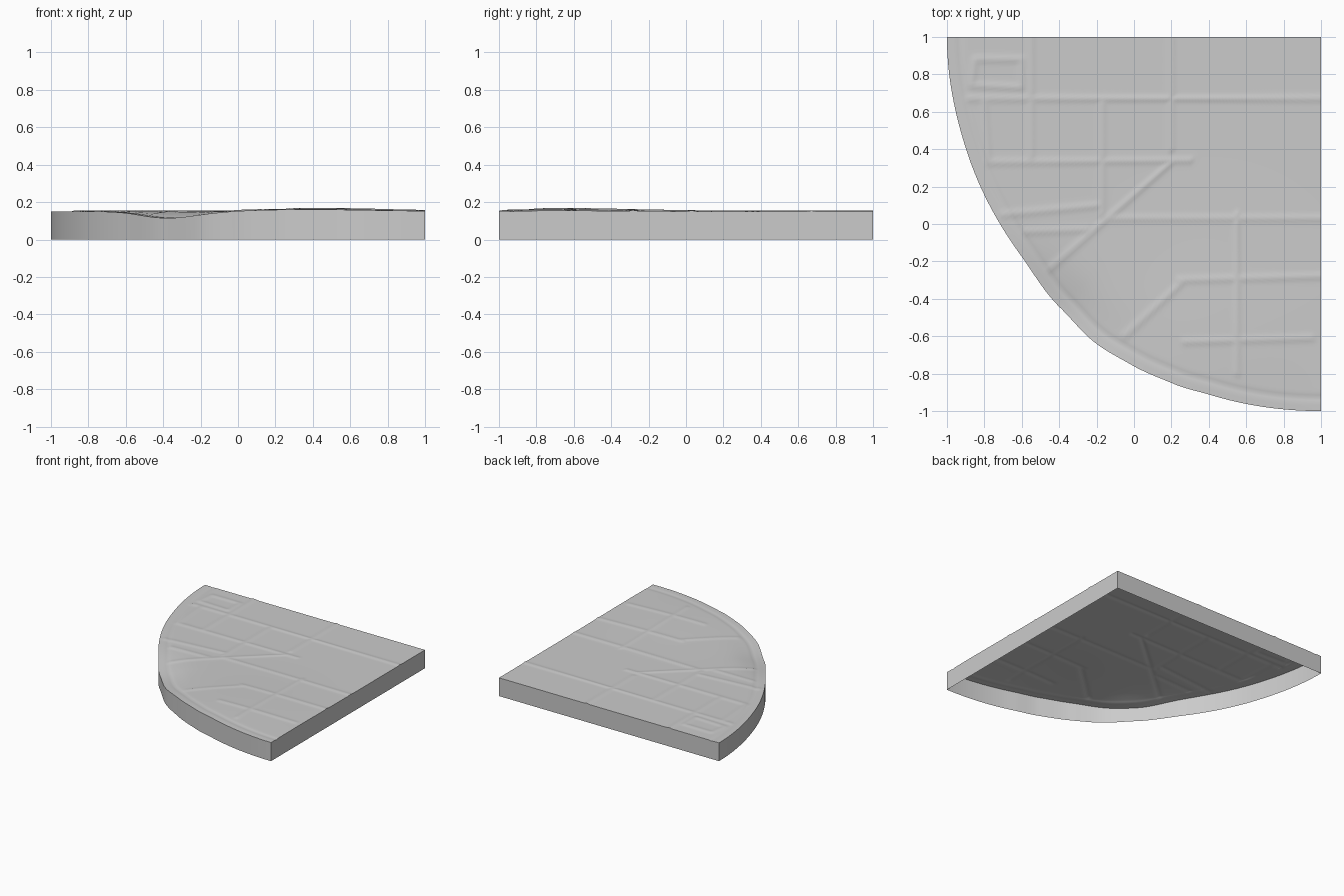
import bpy
import bmesh
import math
from mathutils import Vector

cube = bpy.data.objects.get("Cube")
if cube:
    bpy.data.objects.remove(cube, do_unlink=True)

RINGS, SPOKES = 140, 180
CORNER = Vector((1, 1))
THICKNESS = 0.15

# Slightly uneven radius of the curved edge: (degrees, radius)
EDGE = [(0, 2), (19, 1.99), (36, 1.985), (46, 2.01), (54, 2.033),
        (60, 2.025), (67, 2.015), (73, 2.003), (90, 2)]

# Raised seams: (start, end)
SEAMS = [
    ((-.88, .67), (1, .67)), ((-.78, .33), (.3, .34)),
    ((-.7, .05), (-.18, .1)), ((-.15, .03), (1, .03)),
    ((-.58, -.04), (-.25, -.03)), ((.24, -.3), (1, -.28)),
    ((.27, -.63), (.95, -.61)), ((-.55, 1), (-.55, .33)),
    ((-.17, .65), (-.17, .05)), ((.2, 1), (.2, .4)),
    ((.55, .05), (.55, -.8)), ((-.45, -.24), (.2, .33)),
    ((-.05, -.6), (.27, -.3)), ((-.8, .65), (-.78, .35)),
]
# Small raised frame near the narrow end
FRAME = [(-.87, .74), (-.6, .73), (-.6, .88), (-.85, .88)]
SEAMS += [(FRAME[k], FRAME[(k + 1) % 4]) for k in range(4)]
SEAMS = [(Vector(a), Vector(b)) for a, b in SEAMS]


def edge_radius(deg):
    for (a, ra), (b, rb) in zip(EDGE, EDGE[1:]):
        if deg <= b:
            t = (deg - a) / (b - a)
            t = t * t * (3 - 2 * t)
            return ra + (rb - ra) * t
    return EDGE[-1][1]


def bell(d, width):
    return math.exp(-(d / width) ** 2)


def seam_height(p):
    best = 1.0
    for a, b in SEAMS:
        ab = b - a
        t = max(0, min(1, (p - a).dot(ab) / ab.length_squared))
        best = min(best, (p - a - ab * t).length)
    return 0.005 * bell(best, 0.016)


def top_height(p, deg, inset):
    z = THICKNESS + seam_height(p)
    # broad swell, and the sagging stretch of the curved edge
    z += 0.014 * bell((p - Vector((.45, -.65))).length, 0.5)
    z -= 0.036 * bell(deg - 47, 9) * bell(inset, 0.16)
    # shallow groove following the curved edge
    z -= 0.004 * bell(inset - 0.07, 0.014)
    return z


# Top sheet: spokes from the square corner out to the curved edge
bm = bmesh.new()
apex = bm.verts.new((1, 1, THICKNESS))
grid = []
for i in range(SPOKES + 1):
    deg = 90 * i / SPOKES
    ray = Vector((-math.cos(math.radians(deg)), -math.sin(math.radians(deg))))
    rim = edge_radius(deg)
    spoke = [apex]
    for j in range(1, RINGS + 1):
        r = rim * j / RINGS
        p = CORNER + ray * r
        spoke.append(bm.verts.new((p.x, p.y, top_height(p, deg, rim - r))))
    grid.append(spoke)
for s, t in zip(grid, grid[1:]):
    bm.faces.new((apex, s[1], t[1]))
    for j in range(1, RINGS):
        bm.faces.new((s[j], s[j + 1], t[j + 1], t[j]))

# Side walls: drop the border to the ground, underside left open
border = [e for e in bm.edges if e.is_boundary]
result = bmesh.ops.extrude_edge_only(bm, edges=border)
for v in result["geom"]:
    if isinstance(v, bmesh.types.BMVert):
        v.co.z = 0
bmesh.ops.recalc_face_normals(bm, faces=bm.faces[:])
bm.normal_update()
if sum(f.normal.z * f.calc_area() for f in bm.faces) < 0:
    bmesh.ops.reverse_faces(bm, faces=bm.faces[:])

mesh = bpy.data.meshes.new("quarter_round_slab")
bm.to_mesh(mesh)
bm.free()
slab = bpy.data.objects.new("quarter_round_slab", mesh)
bpy.context.collection.objects.link(slab)

# Plain grey
grey = bpy.data.materials.new("light_grey")
grey.use_nodes = True
colour = (0.6, 0.6, 0.6, 1)
grey.diffuse_color = colour
for node in grey.node_tree.nodes:
    if node.type == "BSDF_PRINCIPLED":
        node.inputs["Base Color"].default_value = colour
mesh.materials.append(grey)

bpy.ops.object.select_all(action="DESELECT")
slab.select_set(True)
bpy.context.view_layer.objects.active = slab
bpy.ops.object.shade_smooth_by_angle(angle=math.radians(40))
